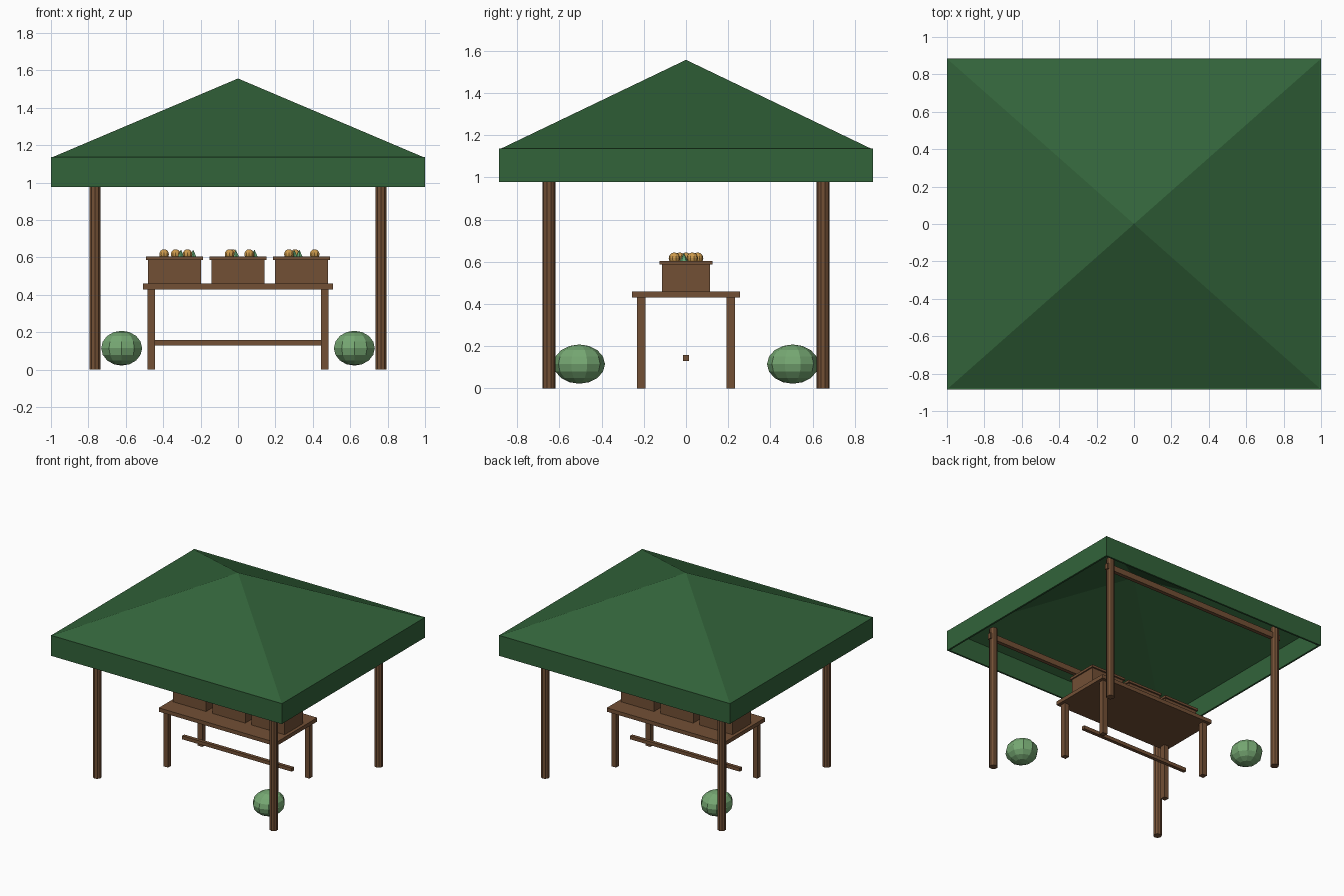
import bpy
import math
import random

if "Cube" in bpy.data.objects:
    bpy.data.objects.remove(bpy.data.objects["Cube"])

random.seed(4)


def material(name, rgb):
    m = bpy.data.materials.new(name)
    m.diffuse_color = (*rgb, 1)
    m.use_nodes = True
    m.node_tree.nodes["Principled BSDF"].inputs["Base Color"].default_value = m.diffuse_color
    return m


CANVAS = material("canopy green", (0.032, 0.125, 0.042))
WOOD = material("brown wood", (0.17, 0.08, 0.036))
LEAF = material("leaf green", (0.18, 0.39, 0.17))
ORANGE = material("orange fruit", (0.60, 0.32, 0.07))
GREENS = material("green produce", (0.12, 0.36, 0.16))


def finish(name, mat):
    ob = bpy.context.object
    ob.name = name
    ob.data.materials.append(mat)
    return ob


def box(name, mat, centre, size):
    bpy.ops.mesh.primitive_cube_add(size=1, location=centre)
    ob = finish(name, mat)
    ob.scale = size
    return ob


def ball(name, mat, centre, scale, segments, rings):
    bpy.ops.mesh.primitive_uv_sphere_add(segments=segments, ring_count=rings,
                                         radius=1, location=centre)
    ob = finish(name, mat)
    ob.scale = scale
    return ob


# Canopy: open four-sided pyramid with a hanging valance
mesh = bpy.data.meshes.new("canopy_roof")
corners = [(-1, -1), (1, -1), (1, 1), (-1, 1)]
mesh.from_pydata([(0.995 * x, 0.88 * y, 1.135) for x, y in corners] + [(0, 0, 1.557)], [],
                 [(i, (i + 1) % 4, 4) for i in range(4)])
roof = bpy.data.objects.new("canopy_roof", mesh)
bpy.context.collection.objects.link(roof)
mesh.materials.append(CANVAS)
for s in (-1, 1):
    box("valance_long", CANVAS, (0, s * 0.879, 1.057), (2.0, 0.014, 0.16))
    box("valance_short", CANVAS, (s * 0.993, 0, 1.057), (0.014, 1.75, 0.158))

# Posts and the two long beams that join them
for x, y in corners:
    bpy.ops.mesh.primitive_cylinder_add(vertices=10, radius=0.031, depth=1.135,
                                        location=(x * 0.765, y * 0.65, 0.5675))
    finish("post", WOOD)
for s in (-1, 1):
    box("beam", WOOD, (0, s * 0.65, 1.065), (1.61, 0.03, 0.045))

# Table
box("table_top", WOOD, (0, 0, 0.445), (1.016, 0.51, 0.03))
for x, y in corners:
    box("table_leg", WOOD, (x * 0.464, y * 0.212, 0.215), (0.04, 0.04, 0.43))
box("table_stretcher", WOOD, (0, 0, 0.144), (0.95, 0.027, 0.027))

# Crates with rims, each holding produce (x offsets read per crate)
oranges = [(-0.395, -0.333, -0.27), (-0.045, -0.03, 0.06), (0.272, 0.305, 0.41)]
greens = [(-0.305, -0.24), (-0.012, 0.088), (0.30, 0.328)]
for i, cx in enumerate((-0.34, 0, 0.34)):
    box("crate", WOOD, (cx, 0, 0.523), (0.285, 0.226, 0.126))
    box("crate_rim", WOOD, (cx, 0, 0.595), (0.305, 0.25, 0.018))
    for x, y in zip(oranges[i], (-0.055, 0.055, -0.03 + 0.03 * i)):
        ball("fruit", ORANGE, (x, y, 0.617), (0.027,) * 3, 10, 8)
    for x, y in zip(greens[i], (-0.01, 0.02)):
        bpy.ops.mesh.primitive_cone_add(vertices=6, radius1=0.023, depth=0.045,
                                        location=(x, y, 0.62))
        finish("leafy_produce", GREENS)

# Two low-poly bushes on opposite corners
for s in (-1, 1):
    ball("bush", LEAF, (s * 0.622, -s * 0.506, 0.115), (0.115, 0.122, 0.093), 10, 8)
